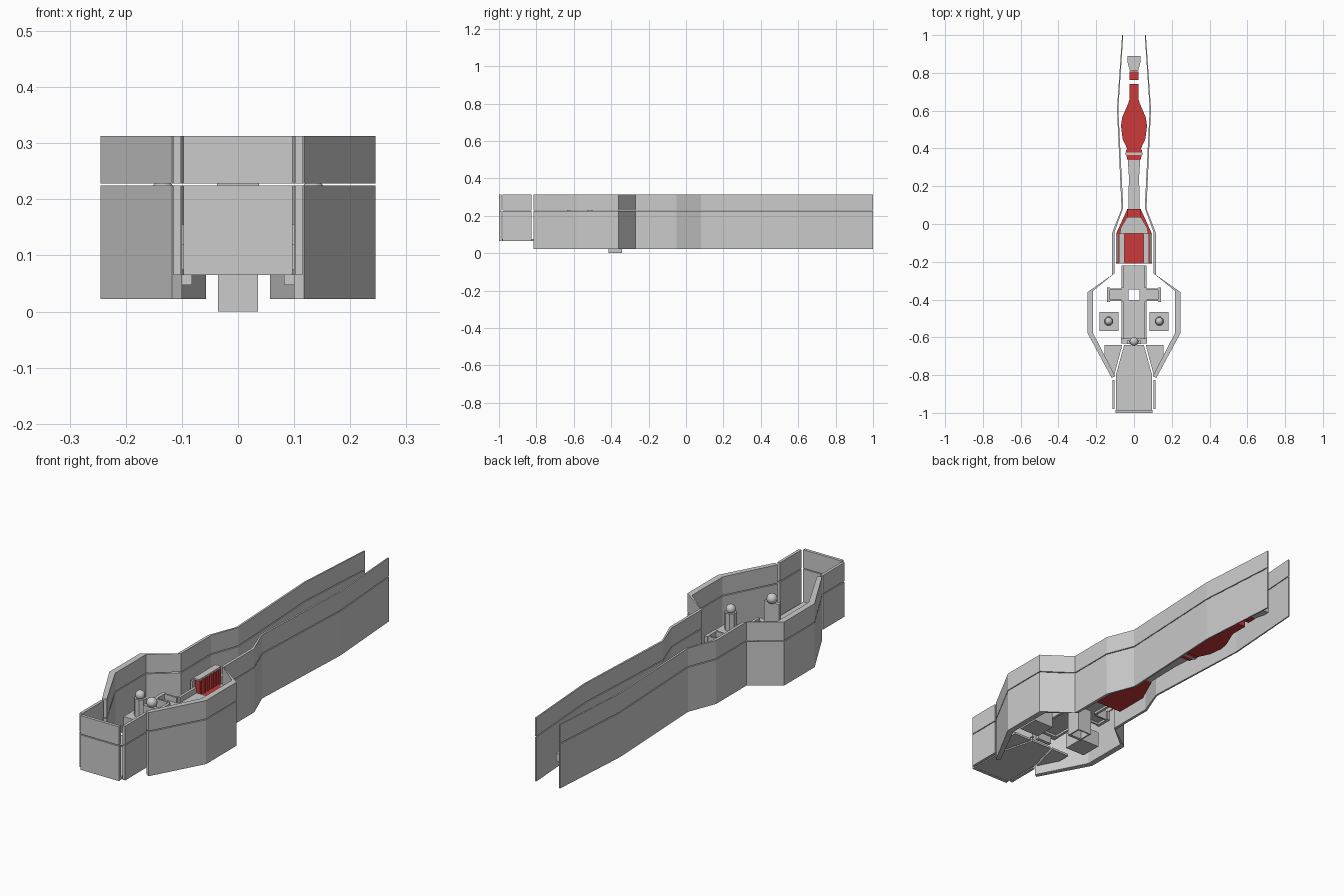
import bpy, bmesh, math

if "Cube" in bpy.data.objects:
    bpy.data.objects.remove(bpy.data.objects["Cube"])

red = bpy.data.materials.new("red")
red.diffuse_color = (0.6, 0.04, 0.04, 1)
red.use_nodes = True
red.node_tree.nodes["Principled BSDF"].inputs["Base Color"].default_value = red.diffuse_color


def finish(bm, name, mat=None):
    bmesh.ops.recalc_face_normals(bm, faces=bm.faces)
    me = bpy.data.meshes.new(name)
    bm.to_mesh(me)
    bm.free()
    ob = bpy.data.objects.new(name, me)
    bpy.context.collection.objects.link(ob)
    if mat:
        me.materials.append(mat)
    return ob


def prism(name, pts, z0, z1, mat=None, mirror=False):
    """Extrude a plan outline between two heights, optionally mirrored in x."""
    bm = bmesh.new()
    for s in ((1, -1) if mirror else (1,)):
        lo = [bm.verts.new((s * x, y, z0)) for x, y in pts]
        hi = [bm.verts.new((s * x, y, z1)) for x, y in pts]
        bm.faces.new(lo)
        bm.faces.new(hi)
        n = len(pts)
        for i in range(n):
            j = (i + 1) % n
            bm.faces.new((lo[i], lo[j], hi[j], hi[i]))
    return finish(bm, name, mat)


def box(name, x0, x1, y0, y1, z0, z1, mat=None, mirror=False):
    return prism(name, [(x0, y0), (x1, y0), (x1, y1), (x0, y1)], z0, z1, mat, mirror)


def sym(half):
    """Close a right-hand half outline (x, y) into a symmetric one."""
    return half + [(-x, y) for x, y in reversed(half)]


def ball(name, x, y, z, r):
    bpy.ops.mesh.primitive_uv_sphere_add(segments=16, ring_count=10, radius=r, location=(x, y, z))
    bpy.context.object.name = name
    bpy.ops.object.shade_smooth()


# Outer side walls and front box, in a lower and an upper band
outer = [(.063, 1), (.09, .61), (.066, .08), (.117, -.05), (.117, -.27),
         (.245, -.36), (.245, -.58), (.118, -.815)]
inner = [(.057, 1), (.083, .61), (.057, .085), (.104, -.045), (.104, -.262),
         (.218, -.355), (.218, -.575), (.1, -.805)]
for tag, z0, z1, zf in (("lower", .022, .2245, .065), ("upper", .2285, .313, .2285)):
    prism(tag + "_side_wall", outer + inner[::-1], z0, z1, mirror=True)
    box(tag + "_front_panel", -.097, .097, -1, -.986, zf, z1)
    box(tag + "_front_side", .102, .115, -.98, -.825, zf, z1, mirror=True)

# Front floor
prism("front_floor", sym([(.096, -.985), (.096, -.8), (.052, -.64)]), .065, .075)
prism("floor_wedge", [(.155, -.64), (.062, -.64), (.103, -.795), (.113, -.8), (.155, -.72)],
      .065, .075, mirror=True)

# Central deck with a square opening, side rails and cross arms
HOLE = .029
box("deck_front", -.065, .065, -.62, -.402, .12, .13)
box("deck_rear", -.065, .065, -.348, -.22, .12, .13)
box("deck_side", HOLE, .13, -.402, -.348, .12, .13, mirror=True)
for i, (y0, y1) in enumerate(((-.61, -.41), (-.34, -.22))):
    box(f"deck_rail_{i}", .055, .067, y0, y1, .11, .155, mirror=True)
for i, (y0, y1) in enumerate(((-.408, -.4), (-.35, -.342))):
    box(f"arm_rail_{i}", .065, .13, y0, y1, .11, .155, mirror=True)
box("arm_cap", .128, .143, -.413, -.337, .11, .155, mirror=True)
box("deck_end", -.068, .068, -.632, -.605, .11, .145)

# Square shaft below the deck
box("shaft_side", HOLE, .036, -.415, -.342, 0, .12, mirror=True)
box("shaft_front", -HOLE, HOLE, -.415, -.402, 0, .12)
box("shaft_rear", -HOLE, HOLE, -.348, -.342, 0, .12)

# Posts topped with balls
box("centre_post", -.037, .037, -.635, -.618, .075, .238)
ball("centre_ball", 0, -.622, .255, .023)
box("pedestal", .082, .183, -.567, -.465, .047, .12, mirror=True)
for s in (-1, 1):
    bpy.ops.mesh.primitive_cylinder_add(vertices=8, radius=.026, depth=.08,
                                        location=(s * .134, -.515, .16), rotation=(0, 0, math.pi / 8))
    bpy.context.object.name = "side_post"
    ball("side_ball", s * .134, -.515, .213, .021)

# Red body with slatted sides and grey covers
prism("red_body", sym([(.094, -.21), (.094, -.05), (.035, .08)]), .08, .11, red)
prism("body_cover", sym([(.075, -.05), (.07, -.02), (.035, .038)]), .11, .14)
prism("body_tip", sym([(.038, .038), (.033, .08)]), .11, .13, red)
for i in range(6):
    y = -.2 + i * .027
    box("slat", .052, .078, y, y + .015, .11, .18, red, True)
box("slat_rail", .05, .08, -.21, -.05, .18, .188, mirror=True)
box("outer_rail", .086, .096, -.205, -.05, .11, .17, mirror=True)

# Long stem, red bulb and tail
prism("stem", sym([(.03, .08), (.027, .25), (.033, .34)]), .08, .11)
prism("bulb_collar", sym([(.035, .34), (.043, .375), (.043, .392), (.035, .396)]), .075, .115, red)
box("collar_band", -.045, .045, .366, .378, .073, .118)
prism("bulb", sym([(.036, .398), (.06, .45), (.069, .52), (.062, .565),
                   (.03, .64), (.024, .66), (.024, .74)]), .07, .115, red)
box("tail_band", -.025, .025, .762, .808, .08, .115, red)
prism("tail_end", sym([(.022, .81), (.035, .86), (.035, .89)]), .08, .115)
